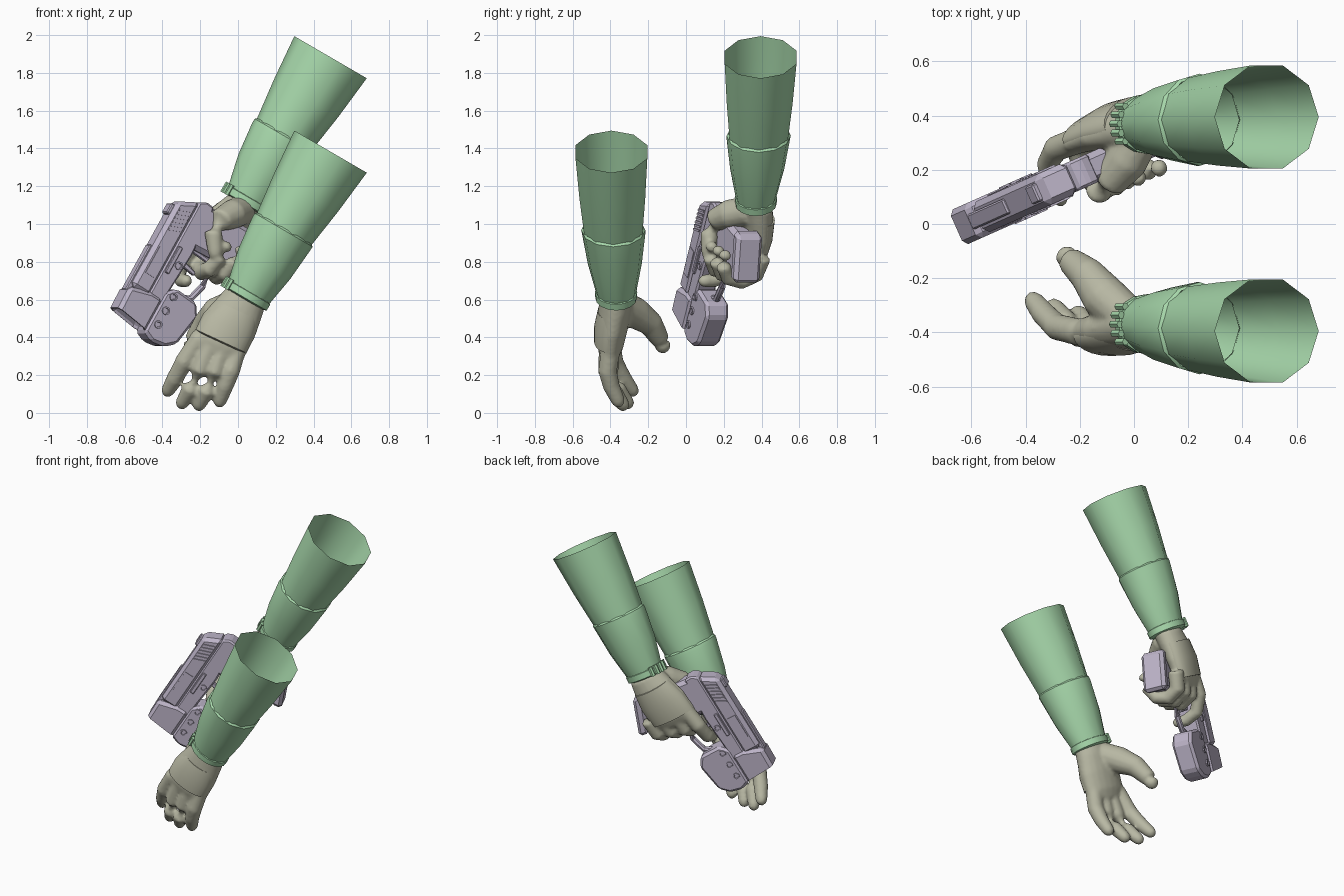
import bpy, bmesh, math
from mathutils import Vector as V

if "Cube" in bpy.data.objects:
    bpy.data.objects.remove(bpy.data.objects["Cube"])


def material(name, rgb):
    m = bpy.data.materials.new(name)
    m.use_nodes = True
    m.diffuse_color = (*rgb, 1)
    m.node_tree.nodes["Principled BSDF"].inputs["Base Color"].default_value = (*rgb, 1)
    return m


GREEN = material("sleeve green", (0.39, 0.69, 0.41))
GLOVE = material("glove olive grey", (0.48, 0.48, 0.37))
METAL = material("pale violet metal", (0.51, 0.46, 0.58))


def finish(bm, name, mat, smooth=None):
    bmesh.ops.recalc_face_normals(bm, faces=bm.faces)
    me = bpy.data.meshes.new(name)
    bm.to_mesh(me)
    bm.free()
    me.materials.append(mat)
    ob = bpy.data.objects.new(name, me)
    bpy.context.collection.objects.link(ob)
    if smooth:
        bpy.ops.object.select_all(action='DESELECT')
        ob.select_set(True)
        bpy.context.view_layer.objects.active = ob
        bpy.ops.object.shade_smooth_by_angle(angle=math.radians(smooth))
    return ob


def loft(bm, sections, n=16, caps=True):
    """Skin elliptical rings given as (centre, half axis, half axis)."""
    rings = []
    for c, a, b in sections:
        angles = [2 * math.pi * i / n for i in range(n)]
        rings.append([bm.verts.new(c + a * math.cos(t) + b * math.sin(t)) for t in angles])
    for r, q in zip(rings, rings[1:]):
        for i in range(n):
            bm.faces.new((r[i], r[(i + 1) % n], q[(i + 1) % n], q[i]))
    if caps:
        bm.faces.new(rings[0])
        bm.faces.new(rings[-1])


def tube(bm, points, radii, n=14, rounded=True):
    """Tapered round tube, with a rounded tip at its end."""
    pts, rad = [V(p) for p in points], list(radii)
    if rounded:
        t, r, end = (pts[-1] - pts[-2]).normalized(), rad[-1], pts[-1]
        pts += [end + t * r * 0.6, end + t * r]
        rad += [r * 0.8, r * 0.3]
    secs = []
    for i, p in enumerate(pts):
        t = (pts[min(i + 1, len(pts) - 1)] - pts[max(i - 1, 0)]).normalized()
        ref = V((0, 0, 1)) if abs(t.z) < 0.85 else V((1, 0, 0))
        a = t.cross(ref).normalized()
        secs.append((p, a * rad[i], t.cross(a) * rad[i]))
    loft(bm, secs, n)


def fuse(ob):
    """Blend overlapping fingers and palm into one smooth skin."""
    m = ob.modifiers.new("blend", 'REMESH')
    m.mode, m.voxel_size, m.use_smooth_shade = 'VOXEL', 0.011, True
    s = ob.modifiers.new("soften", 'SMOOTH')
    s.factor, s.iterations = 0.5, 4


# ---- sleeves ----
U = V((0.86, 0, -0.5))
Y = V((0, 1, 0))


def sleeve(side, flip, lift):
    def ring(x, y, z, ru, ry):
        return (V((x, y * flip, z + lift)), U * ru, Y * ry)

    bm = bmesh.new()
    loft(bm, [ring(0.49, -0.395, 1.383, 0.223, 0.2), ring(0.36, -0.39, 1.165, 0.198, 0.183),
              ring(0.243, -0.385, 0.97, 0.168, 0.162)], 10, False)
    finish(bm, side + "_upper_sleeve", GREEN, 50)
    bm = bmesh.new()
    loft(bm, [ring(0.247, -0.385, 0.977, 0.166, 0.16), ring(0.242, -0.385, 0.968, 0.178, 0.17),
              ring(0.23, -0.383, 0.95, 0.178, 0.168), ring(0.14, -0.377, 0.79, 0.16, 0.143),
              ring(0.055, -0.37, 0.635, 0.125, 0.106)], 12, False)
    finish(bm, side + "_lower_sleeve", GREEN, 35)
    bm = bmesh.new()
    loft(bm, [ring(0.06, -0.37, 0.645, 0.12, 0.1), ring(0.057, -0.37, 0.64, 0.132, 0.112),
              ring(0.04, -0.37, 0.607, 0.13, 0.11), ring(0.036, -0.37, 0.6, 0.11, 0.09)], 16)
    finish(bm, side + "_wrist_band", GREEN, 35)
    # gathered pleats on the thumb side of the band
    bm = bmesh.new()
    axis = V((-0.5, 0, -0.86))
    for k in range(-2, 3):
        t = math.pi + k * 0.3
        c = ring(0.05, -0.37, 0.625, 0, 0)[0] + U * 0.135 * math.cos(t) + Y * 0.115 * math.sin(t)
        loft(bm, [(c - axis * 0.03, U * 0.014, Y * 0.014), (c + axis * 0.03, U * 0.014, Y * 0.014)], 6)
    finish(bm, side + "_band_pleats", GREEN)


sleeve("left", 1, 0)
sleeve("right", -1, 0.5)

# ---- open hand ----
W = V((0.91, 0, -0.42))


def palm_ring(x, y, z, w, t):
    return (V((x, y, z)), W * w, Y * t)


bm = bmesh.new()
loft(bm, [palm_ring(0.05, -0.37, 0.63, 0.11, 0.085), palm_ring(0.01, -0.375, 0.56, 0.128, 0.088),
          palm_ring(-0.05, -0.39, 0.46, 0.152, 0.085), palm_ring(-0.10, -0.4, 0.36, 0.15, 0.07),
          palm_ring(-0.12, -0.405, 0.31, 0.135, 0.05)], 20)
fingers = [((-0.20, -0.40, 0.40), (-0.285, -0.38, 0.27), (-0.335, -0.33, 0.18), (-0.37, -0.285, 0.12)),
           ((-0.14, -0.41, 0.37), (-0.205, -0.405, 0.22), (-0.25, -0.365, 0.13), (-0.295, -0.31, 0.055)),
           ((-0.08, -0.41, 0.35), (-0.125, -0.415, 0.21), (-0.165, -0.385, 0.12), (-0.205, -0.335, 0.045)),
           ((-0.01, -0.40, 0.33), (-0.04, -0.415, 0.22), (-0.07, -0.395, 0.14), (-0.095, -0.36, 0.065))]
for path in fingers:
    tube(bm, path, (0.052, 0.05, 0.045, 0.037))
tube(bm, [(-0.03, -0.34, 0.57), (-0.11, -0.27, 0.53), (-0.175, -0.185, 0.47), (-0.235, -0.135, 0.385),
          (-0.245, -0.125, 0.36)], (0.08, 0.085, 0.066, 0.05, 0.045))
fuse(finish(bm, "open_hand", GLOVE))
# raised panel on the back of the hand
bm = bmesh.new()
loft(bm, [palm_ring(0.0, -0.388, 0.54, 0.12, 0.08), palm_ring(-0.05, -0.404, 0.46, 0.146, 0.082),
          palm_ring(-0.09, -0.413, 0.38, 0.146, 0.074), palm_ring(-0.093, -0.413, 0.373, 0.13, 0.06)], 24)
finish(bm, "open_hand_back_panel", GLOVE, 50)

# ---- pistol frame: f forward, d down towards the grip, s sideways ----
H = V((-0.914, -0.407, 0))
S = V((0.407, -0.914, 0))
Z = V((0, 0, 1))
F = H * 0.517 - Z * 0.856
D = H * -0.856 - Z * 0.517
ORIGIN = V((-0.34, 0.124, 1.12))


def gun(f, d, s=0):
    return ORIGIN + F * f + D * d + S * s


def plate(name, outline, half, bevel=0.0, mid=0.0, recess=None):
    """Side outline given width; recess sinks the face on that outline edge."""
    bm = bmesh.new()
    near, far = [[bm.verts.new(gun(f, d, mid + k * half)) for f, d in outline] for k in (1, -1)]
    bm.faces.new(near)
    bm.faces.new(far[::-1])
    n = len(outline)
    sides = [bm.faces.new((near[i], far[i], far[(i + 1) % n], near[(i + 1) % n])) for i in range(n)]
    bmesh.ops.recalc_face_normals(bm, faces=bm.faces)
    if recess is not None:
        bmesh.ops.inset_individual(bm, faces=[sides[recess]], thickness=0.028, depth=0)
        bmesh.ops.translate(bm, verts=sides[recess].verts, vec=F * -0.05)
    ob = finish(bm, name, METAL)
    if bevel:
        b = ob.modifiers.new("edges", 'BEVEL')
        b.width, b.segments, b.limit_method = bevel, 1, 'ANGLE'
    return ob


def box(name, f0, f1, d0, d1, half, bevel=0.0, mid=0.0):
    return plate(name, [(f0, d0), (f1, d0), (f1, d1), (f0, d1)], half, bevel, mid)


plate("slide", [(0, 0), (0.52, 0), (0.52, 0.12), (-0.065, 0.12)], 0.062, 0.022)
plate("frame", [(-0.06, 0.11), (0.54, 0.11), (0.54, 0.2), (0.2, 0.22), (-0.08, 0.2), (-0.085, 0.15)], 0.056, 0.01)
plate("muzzle_block", [(0.53, -0.008), (0.68, -0.004), (0.7, 0.195), (0.49, 0.195), (0.49, 0.12)],
      0.07, 0.02, recess=1)
box("slide_rib", 0.27, 0.55, -0.01, 0.02, 0.03, 0.006)
box("rear_sight", 0.02, 0.08, -0.018, 0.02, 0.035, 0.006)
plate("under_barrel_module", [(0.4, 0.235), (0.45, 0.185), (0.69, 0.185), (0.715, 0.25), (0.7, 0.33),
                              (0.65, 0.385), (0.47, 0.415), (0.405, 0.37)], 0.066, 0.016)
plate("grip", [(-0.075, 0.16), (0.17, 0.18), (0.15, 0.4), (0.12, 0.61), (-0.1, 0.53), (-0.085, 0.35)],
      0.056, 0.024)
plate("grip_base", [(-0.12, 0.48), (0.13, 0.58), (0.12, 0.65), (-0.12, 0.555)], 0.075, 0.02)
plate("trigger", [(0.24, 0.2), (0.27, 0.2), (0.28, 0.3), (0.26, 0.3)], 0.014, 0.004)

# trigger guard
bm = bmesh.new()
guard = [(0.16, 0.2), (0.165, 0.33), (0.21, 0.37), (0.3, 0.375), (0.39, 0.35), (0.42, 0.3)]
tube(bm, [gun(f, d) for f, d in guard], [0.019] * len(guard), 8, False)
finish(bm, "trigger_guard", METAL, 40)

# details repeated on both sides
for side, k in (("near", 1), ("far", -1)):
    for i in range(6):
        f = 0.03 + i * 0.024
        plate(f"{side}_slide_serration_{i + 1}",
              [(f, 0.025), (f + 0.012, 0.025), (f - 0.018, 0.095), (f - 0.03, 0.095)], 0.006, 0, k * 0.063)
    box(side + "_slide_catch", 0.2, 0.36, 0.125, 0.15, 0.008, 0.004, k * 0.06)
    box(side + "_ejection_plate", 0.26, 0.42, 0.03, 0.09, 0.004, 0, k * 0.062)
    bm = bmesh.new()
    for f in (0.29, 0.45, 0.535, 0.62):
        d, s = (0.18, 0.05) if f < 0.4 else (0.235, 0.06)
        rings = [(s, 0.022), (s + 0.014, 0.022), (s + 0.014, 0.014), (s + 0.008, 0.012)]
        loft(bm, [(gun(f, d, k * h), F * r, D * r) for h, r in rings], 12)
    finish(bm, side + "_round_bolts", METAL, 30)

# ---- gripping hand ----
bm = bmesh.new()


def grip_ring(f, d, s, w, t):
    return (gun(f, d, s), D * w, S * t)


back = [(-0.23, 0.395, -0.07, 0.105, 0.085), (-0.15, 0.385, -0.09, 0.125, 0.085),
        (-0.04, 0.37, -0.11, 0.15, 0.075), (0.08, 0.36, -0.115, 0.15, 0.06), (0.13, 0.36, -0.11, 0.13, 0.045)]
loft(bm, [grip_ring(*r) for r in back], 20)
for i in range(3):
    d = 0.345 + i * 0.085
    f = -0.025 * i
    wrap = [(0.08, -0.115), (0.19, -0.1), (0.23, -0.03), (0.21, 0.05), (0.14, 0.095), (0.08, 0.1)]
    tube(bm, [gun(f + p, d, s) for p, s in wrap], (0.05, 0.049, 0.046, 0.044, 0.04, 0.036))
# trigger finger and thumb
tube(bm, [gun(0.07, 0.27, -0.115), gun(0.2, 0.25, -0.12), gun(0.3, 0.25, -0.08), gun(0.335, 0.255, 0.0),
          gun(0.335, 0.26, 0.05)], (0.05, 0.048, 0.042, 0.038, 0.034))
tube(bm, [(0.02, 0.33, 1.07), (-0.03, 0.23, 1.05), (-0.09, 0.16, 1.02), (-0.13, 0.125, 0.95),
          (-0.12, 0.12, 0.85)], (0.08, 0.08, 0.066, 0.05, 0.04))
fuse(finish(bm, "gripping_hand", GLOVE))
bm = bmesh.new()
loft(bm, [grip_ring(f, d, s - 0.013, w * 0.97, t * 0.97) for f, d, s, w, t in back[1:4]], 24)
finish(bm, "gripping_hand_back_panel", GLOVE, 50)
